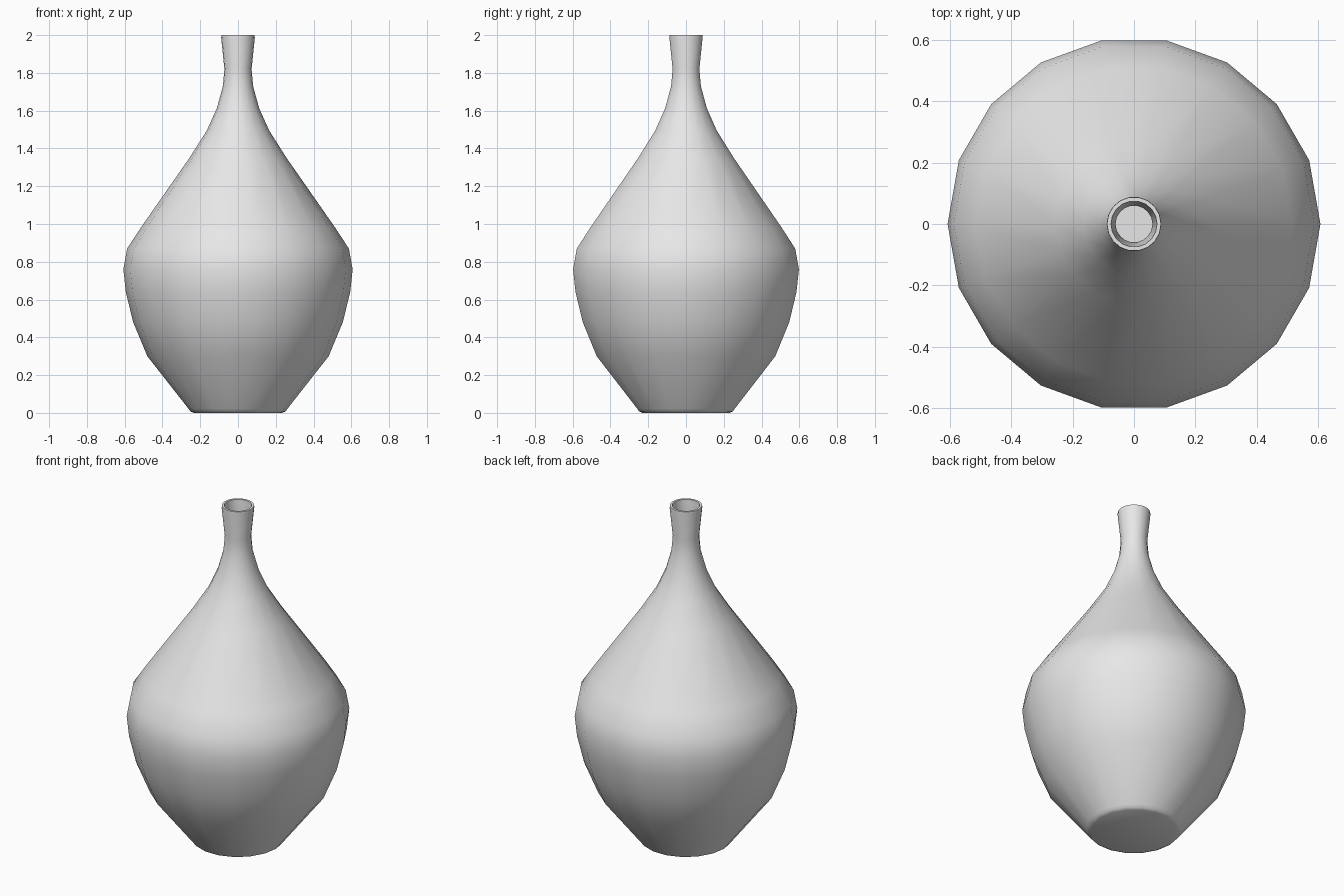
import bpy, bmesh
from math import cos, sin, tau, radians

cube = bpy.data.objects.get("Cube")
if cube:
    bpy.data.objects.remove(cube, do_unlink=True)

SIDES = 18
WALL = 0.012

# Outer profile (radius, height), from the foot up to the flared lip
outer = [(0.235, 0), (0.252, 0.008), (0.262, 0.022), (0.48, 0.3), (0.555, 0.48),
         (0.594, 0.64), (0.607, 0.76), (0.587, 0.87), (0.515, 0.98),
         (0.257, 1.35), (0.165, 1.495), (0.112, 1.613), (0.08, 1.73),
         (0.072, 1.82), (0.089, 1.985), (0.088, 2.0)]
# Inner wall runs back down to a floor just above the foot
inner = [(0.075, 2.0), (0.074, 1.985)]
inner += [(r - WALL, z) for r, z in reversed(outer[3:-2])]
inner += [(0.235, 0.03)]


def revolve(name, profile, material):
    """Spin a profile around z and close both ends with a flat cap."""
    bm = bmesh.new()
    rings = [[bm.verts.new((r * cos(tau * i / SIDES), r * sin(tau * i / SIDES), z))
              for i in range(SIDES)] for r, z in profile]
    for low, high in zip(rings, rings[1:]):
        for i in range(SIDES):
            j = (i + 1) % SIDES
            bm.faces.new((low[i], low[j], high[j], high[i]))
    bm.faces.new(rings[0][::-1])
    bm.faces.new(rings[-1])
    bmesh.ops.recalc_face_normals(bm, faces=bm.faces)
    mesh = bpy.data.meshes.new(name)
    bm.to_mesh(mesh)
    bm.free()
    mesh.materials.append(material)
    obj = bpy.data.objects.new(name, mesh)
    bpy.context.collection.objects.link(obj)
    return obj


# Pale grey glaze
glaze = bpy.data.materials.new("pale_grey_glaze")
glaze.use_nodes = True
colour = (0.8, 0.8, 0.8, 1)
glaze.diffuse_color = colour
glaze.node_tree.nodes["Principled BSDF"].inputs["Base Color"].default_value = colour

# Vase body, smooth with a crisp foot and lip
vase = revolve("vase_body", outer + inner, glaze)
bpy.ops.object.select_all(action="DESELECT")
vase.select_set(True)
bpy.context.view_layer.objects.active = vase
bpy.ops.object.shade_smooth_by_angle(angle=radians(35))
